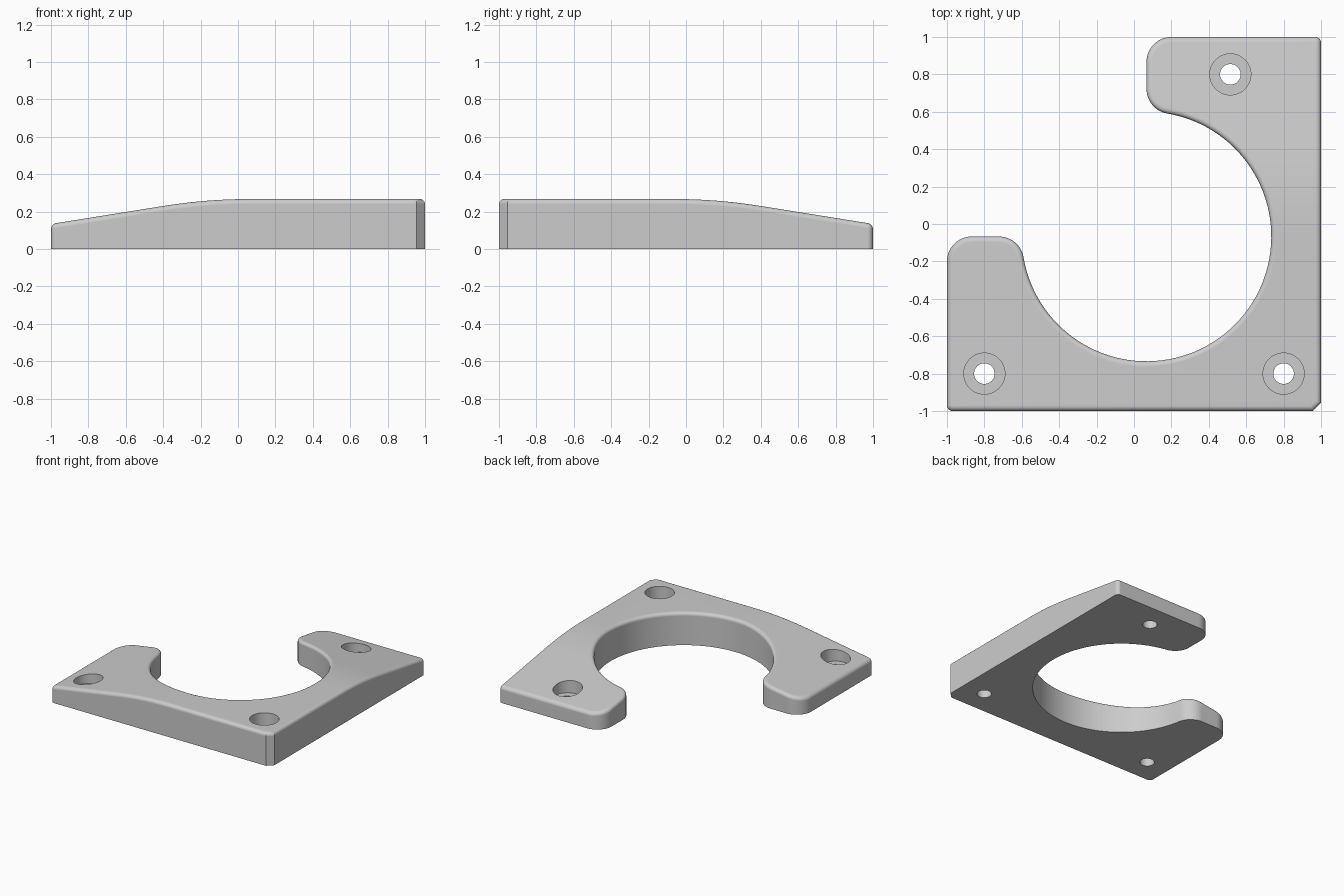
import bpy, bmesh, math
from mathutils import Vector

cube = bpy.data.objects.get("Cube")
if cube:
    bpy.data.objects.remove(cube, do_unlink=True)

THICK = 0.267       # full height of the plate
EDGE = 0.027        # rounding of the top edge
CORNER = 0.03       # small vertical corner rounding
TIP = 0.133         # rounding at the arm ends
C, R = 0.067, 0.667  # opening centre (C, -C) and radius
SLOPE, BEND = 0.16, 0.467

grey = bpy.data.materials.new("grey")
grey.use_nodes = True
color = (0.605, 0.605, 0.605, 1)
grey.diffuse_color = color
grey.node_tree.nodes["Principled BSDF"].inputs["Base Color"].default_value = color


def arc(cx, cy, r, start, end, n):
    """Points along an arc, angles in degrees."""
    angles = [math.radians(start + (end - start) * i / n) for i in range(n + 1)]
    return [Vector((cx + r * math.cos(a), cy + r * math.sin(a))) for a in angles]


def outline():
    """Counter-clockwise plan of the plate."""
    reach = math.sqrt((R + TIP) ** 2 - TIP ** 2)
    turn = math.degrees(math.atan2(reach, TIP))
    yb, k = reach - C, 1 - CORNER
    pts = arc(-k, -k, CORNER, 180, 270, 5)
    pts += [Vector((0.955, -1)), Vector((1, -0.955))]
    pts += arc(k, k, CORNER, 0, 90, 5)
    pts += arc(C + TIP, 1 - TIP, TIP, 90, 180, 14)
    pts += arc(C + TIP, yb, TIP, 180, 180 + turn, 14)
    pts += arc(C, -C, R, turn, -90 - turn, 80)
    pts += arc(-yb, -C - TIP, TIP, 90 - turn, 90, 14)
    pts += arc(TIP - 1, -C - TIP, TIP, 90, 180, 14)
    return [p for i, p in enumerate(pts) if (p - pts[i - 1]).length > 1e-4]


def inset_directions(pts):
    """Mitred inward direction at each outline point."""
    result = []
    for i, p in enumerate(pts):
        a = (p - pts[i - 1]).normalized()
        b = (pts[(i + 1) % len(pts)] - p).normalized()
        na, nb = Vector((-a.y, a.x)), Vector((-b.y, b.x))
        result.append((na + nb) / (1 + na.dot(nb)))
    return result


def drop(t):
    """How far the top falls at distance t past the start of the bend."""
    if t <= 0:
        return 0
    if t < BEND:
        return SLOPE * t * t / (2 * BEND)
    return SLOPE * (t - BEND / 2)


# Flat plate with a rounded upper edge
pts = outline()
inward = inset_directions(pts)
levels = [(0, 0)]
for i in range(6):
    a = math.pi / 2 * i / 5
    levels.append((EDGE * (1 - math.cos(a)), THICK - EDGE * (1 - math.sin(a))))
bm = bmesh.new()
rings = [[bm.verts.new((*(p + d * off), z)) for p, d in zip(pts, inward)]
         for off, z in levels]
for low, high in zip(rings, rings[1:]):
    for i in range(len(pts)):
        j = (i + 1) % len(pts)
        bm.faces.new((low[i], low[j], high[j], high[i]))
caps = [bm.faces.new(rings[0][::-1]), bm.faces.new(rings[-1])]
bm.normal_update()
bmesh.ops.triangulate(bm, faces=caps, ngon_method='EAR_CLIP')

# Slice both arms, then bend their tops downwards
for i in range(13):
    s = BEND * i / 12
    for co, no in (((C - s, 0, 0), (1, 0, 0)), ((0, s - C, 0), (0, 1, 0))):
        bmesh.ops.bisect_plane(bm, geom=bm.verts[:] + bm.edges[:] + bm.faces[:],
                               dist=1e-5, plane_co=co, plane_no=no)
bmesh.ops.remove_doubles(bm, verts=bm.verts[:], dist=1e-5)
for v in bm.verts:
    if v.co.z > 0.1:
        v.co.z -= max(drop(C - v.co.x), drop(v.co.y + C))
bmesh.ops.recalc_face_normals(bm, faces=bm.faces[:])
mesh = bpy.data.meshes.new("bracket_plate")
bm.to_mesh(mesh)
bm.free()
plate = bpy.data.objects.new("bracket_plate", mesh)
bpy.context.collection.objects.link(plate)
mesh.materials.append(grey)


def select_plate():
    bpy.ops.object.select_all(action='DESELECT')
    plate.select_set(True)
    bpy.context.view_layer.objects.active = plate


def cut_cylinder(x, y, radius, low, high):
    """Remove an upright cylinder from the plate."""
    bpy.ops.mesh.primitive_cylinder_add(vertices=48, radius=radius, depth=high - low,
                                        location=(x, y, (low + high) / 2))
    cutter = bpy.context.object
    cutter.name = "hole_cutter"
    cutter.hide_render = True
    cutter.data.materials.append(grey)
    mod = plate.modifiers.new("hole", 'BOOLEAN')
    mod.operation, mod.solver, mod.object = 'DIFFERENCE', 'EXACT', cutter
    select_plate()
    bpy.ops.object.modifier_apply(modifier=mod.name)
    bpy.data.objects.remove(cutter, do_unlink=True)


# Counterbored screw holes
for x, y in ((-0.8, -0.8), (0.8, -0.8), (0.515, 0.8)):
    cut_cylinder(x, y, 0.11, 0.08, 0.5)
    cut_cylinder(x, y, 0.055, -0.1, 0.3)

# Smooth shading with crisp edges
select_plate()
bpy.ops.object.shade_smooth_by_angle(angle=math.radians(30))
weighted = plate.modifiers.new("even_shading", 'WEIGHTED_NORMAL')
weighted.keep_sharp = True
